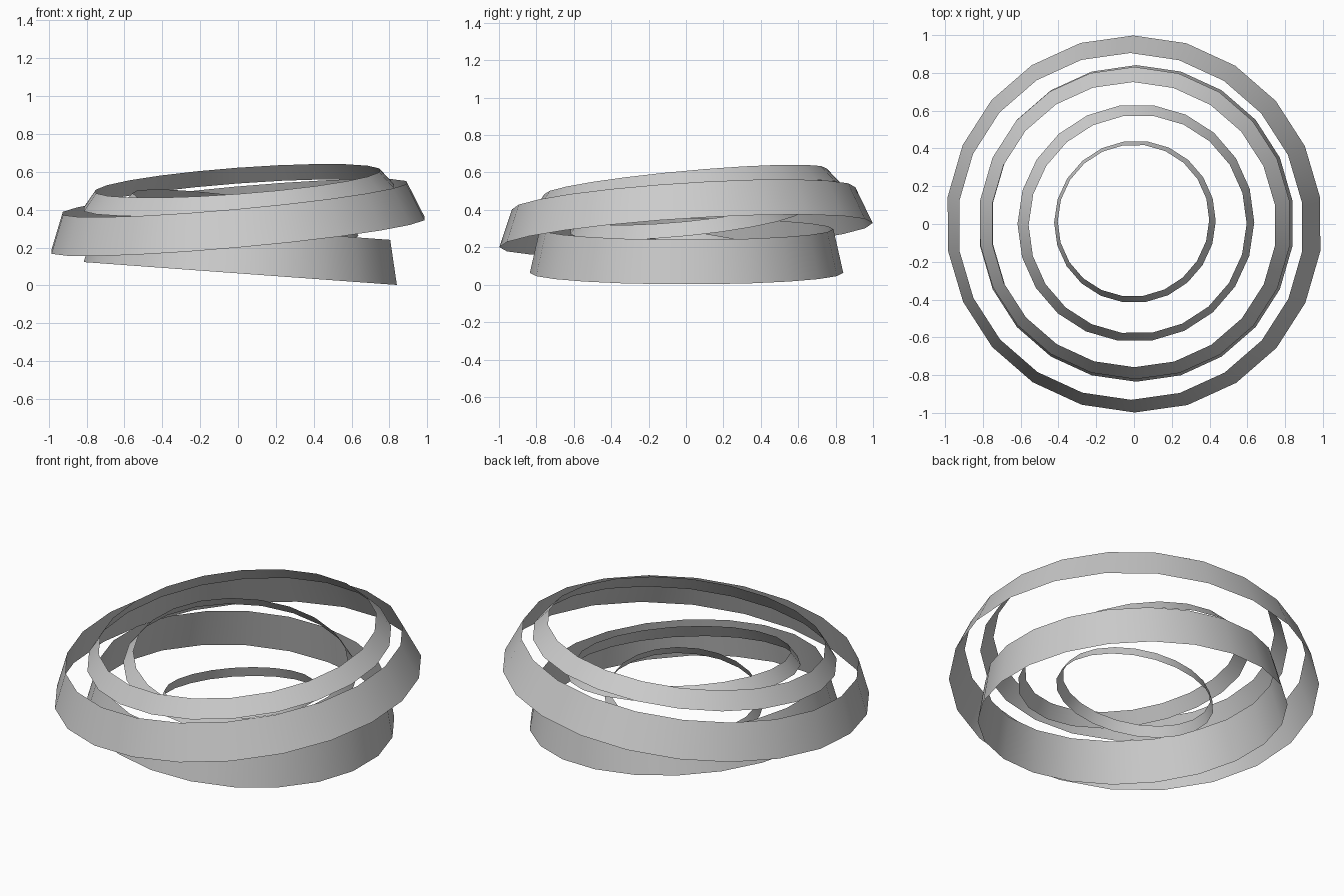
import bpy
import bmesh
from math import cos, sin, pi
from mathutils import Vector

if "Cube" in bpy.data.objects:
    bpy.data.objects.remove(bpy.data.objects["Cube"])

SIDES = 22


def tilted_band(name, centre, slope, r_low, r_high, height, phase=pi / 2):
    """Open tapered band; slope is the rise of its plane along x and y."""
    normal = Vector((-slope[0], -slope[1], 1)).normalized()
    turn = Vector((0, 0, 1)).rotation_difference(normal)
    bm = bmesh.new()
    loops = []
    for r, z in ((r_low, 0), (r_high, height)):
        loop = []
        for i in range(SIDES):
            a = phase + 2 * pi * i / SIDES
            p = turn @ Vector((r * cos(a), r * sin(a), z))
            loop.append(bm.verts.new(p + Vector(centre)))
        loops.append(loop)
    low, high = loops
    for i in range(SIDES):
        j = (i + 1) % SIDES
        face = bm.faces.new((low[i], low[j], high[j], high[i]))
        face.smooth = True
    mesh = bpy.data.meshes.new(name)
    bm.to_mesh(mesh)
    bm.free()
    obj = bpy.data.objects.new(name, mesh)
    bpy.context.collection.objects.link(obj)
    return obj


# Wide bands: base, outer and upper
tilted_band("base_band", (0.012, 0.003, 0.063), (-0.073, 0), 0.838, 0.785, 0.235)
tilted_band("outer_band", (0, 0, 0.265), (0.09, 0.065), 1.0, 0.92, 0.198)
tilted_band("upper_band", (0.005, 0.005, 0.463), (0.075, 0.092), 0.83, 0.758, 0.09)

# Narrow inner bands
tilted_band("inner_band", (0.01, 0.005, 0.342), (-0.13, 0.10), 0.632, 0.582, 0.072, 0)
tilted_band("core_band", (0.005, 0.012, 0.17), (0.14, -0.11), 0.432, 0.405, 0.057, 0)
